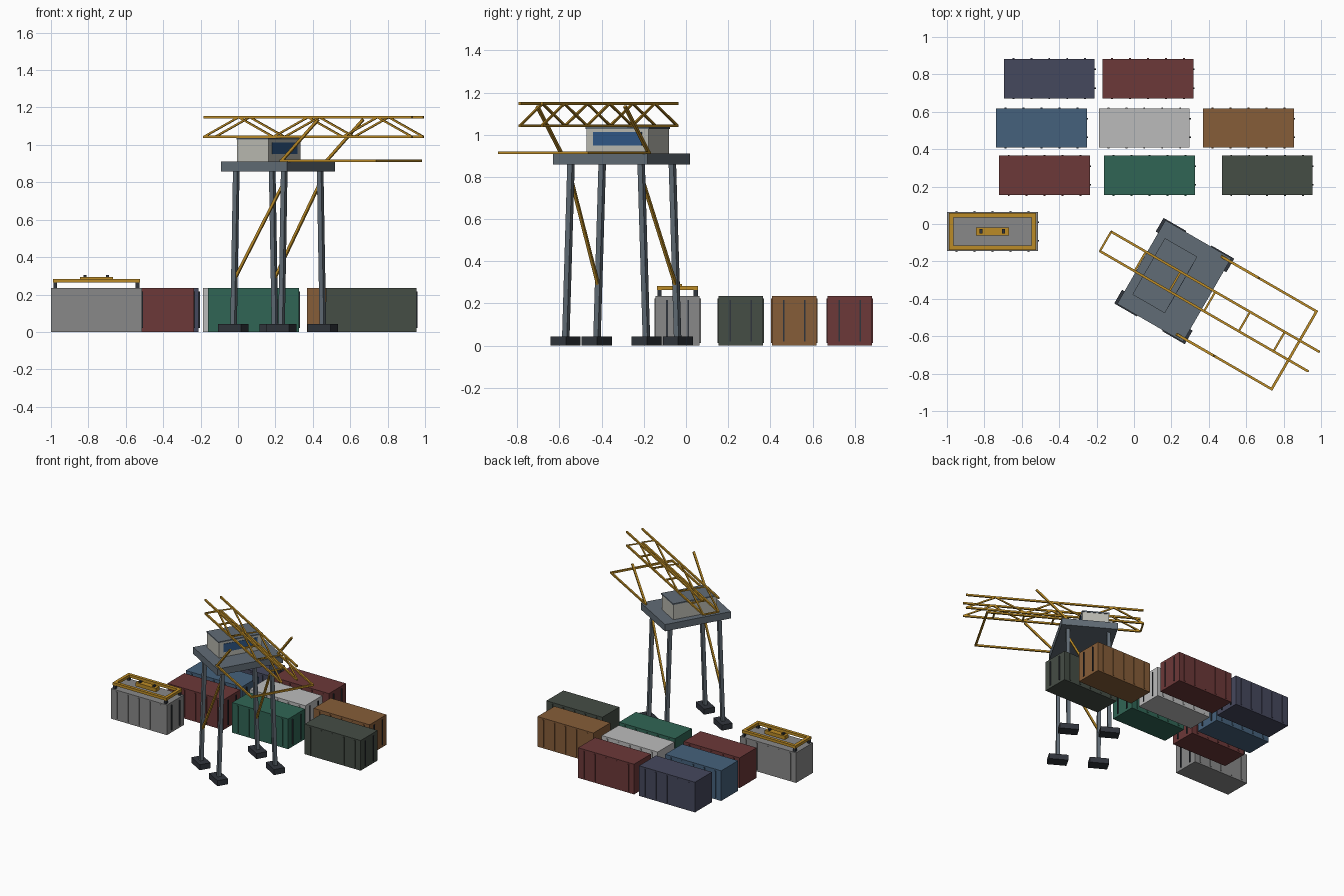
import bpy, bmesh, math
from mathutils import Vector, Matrix

if "Cube" in bpy.data.objects:
    bpy.data.objects.remove(bpy.data.objects["Cube"])

COLOURS = {
    "steel": (0.12, 0.15, 0.18), "dark": (0.03, 0.035, 0.045), "yellow": (0.5, 0.26, 0.02),
    "cream": (0.5, 0.5, 0.45), "glass": (0.03, 0.1, 0.25), "navy": (0.06, 0.065, 0.11),
    "maroon": (0.15, 0.04, 0.04), "blue": (0.06, 0.12, 0.2), "pale": (0.5, 0.5, 0.5),
    "brown": (0.24, 0.11, 0.04), "green": (0.03, 0.13, 0.09), "olive": (0.06, 0.075, 0.06),
    "grey": (0.25, 0.25, 0.25)}
mats = {}
for key, c in COLOURS.items():
    mats[key] = bpy.data.materials.new(key)
    mats[key].diffuse_color = (*c, 1)


def box(lo, hi):
    """Axis-aligned box as a matrix for a unit cube."""
    lo, hi = Vector(lo), Vector(hi)
    return Matrix.Translation((lo + hi) / 2) @ Matrix.Diagonal((*(hi - lo), 1))


def bar(a, b, w):
    """Square bar between two points as a matrix for a unit cube."""
    a, b = Vector(a), Vector(b)
    rot = (b - a).to_track_quat('X', 'Z').to_matrix().to_4x4()
    return Matrix.Translation((a + b) / 2) @ rot @ Matrix.Diagonal(((b - a).length, w, w, 1))


def build(name, mat, cubes, frame=Matrix()):
    bm = bmesh.new()
    for m in cubes:
        bmesh.ops.create_cube(bm, size=1, matrix=m)
    me = bpy.data.meshes.new(name)
    bm.to_mesh(me)
    bm.free()
    me.materials.append(mats[mat])
    ob = bpy.data.objects.new(name, me)
    ob.matrix_world = frame
    bpy.context.collection.objects.link(ob)
    return ob


# Containers: body, side ribs, door bars
L, W, H = 0.485, 0.21, 0.236


def container(name, x, y, mat):
    at = Matrix.Translation((x, y, 0))
    cubes = [box((-L/2, -W/2, 0), (L/2, W/2, H))]
    for i in range(-2, 3):
        for s in (-1, 1):
            cx = i * 0.096
            cubes.append(box((cx - 0.005, s*W/2 - 0.005, 0.012), (cx + 0.005, s*W/2 + 0.005, H - 0.012)))
    build(name, mat, cubes, at)
    build(name + "_door_bars", "dark",
          [box((L/2 - 0.004, s*0.05 - 0.004, 0.02), (L/2 + 0.006, s*0.05 + 0.004, H - 0.02)) for s in (-1, 1)], at)


for i, (x, y, mat) in enumerate([
        (-0.453, 0.777, "navy"), (0.075, 0.777, "maroon"), (-0.495, 0.513, "blue"),
        (0.055, 0.513, "pale"), (0.612, 0.513, "brown"), (-0.478, 0.26, "maroon"),
        (0.083, 0.26, "green"), (0.712, 0.26, "olive"), (-0.757, -0.04, "grey")]):
    container(f"container_{i + 1}", x, y, mat)

# Lifting spreader on the single container
sp = Matrix.Translation((-0.757, -0.04, 0))
a, b, t = 0.232, 0.098, 0.024
frame = [box((-a, min(s*b, s*(b-t)), 0.263), (a, max(s*b, s*(b-t)), 0.284)) for s in (-1, 1)]
frame += [box((min(s*a, s*(a-t)), t-b, 0.263), (max(s*a, s*(a-t)), b-t, 0.284)) for s in (-1, 1)]
build("spreader_frame", "yellow", frame, sp)
build("spreader_headblock", "yellow", [box((-0.088, -0.022, 0.264), (0.088, 0.022, 0.293))], sp)
build("spreader_lugs", "dark", [box((s*0.06 - 0.008, -0.012, 0.29), (s*0.06 + 0.008, 0.012, 0.304)) for s in (-1, 1)], sp)
build("spreader_corner_locks", "dark",
      [box((s*0.22 - 0.01, r*0.086 - 0.01, 0.232), (s*0.22 + 0.01, r*0.086 + 0.01, 0.266)) for s in (-1, 1) for r in (-1, 1)], sp)

# Crane, built along its own axes and turned 30 degrees
crane = Matrix.Translation((0.215, -0.305, 0)) @ Matrix.Rotation(math.radians(-30), 4, 'Z')
P = 0.148


def leg_v(z):
    return 0.222 - 0.03 * z / 0.865


corners = [(s, r) for s in (-1, 1) for r in (-1, 1)]
build("crane_feet", "dark", [box((s*P - 0.07, r*0.222 - 0.042, 0), (s*P + 0.07, r*0.222 + 0.042, 0.043)) for s, r in corners], crane)
build("crane_legs", "steel", [bar((s*P, r*leg_v(0.03), 0.03), (s*P, r*leg_v(0.87), 0.87), 0.026) for s, r in corners], crane)
build("crane_leg_braces", "yellow",
      [bar((-P, r*leg_v(0.28), 0.28), (P, r*leg_v(0.8), 0.8), 0.014) for r in (-1, 1)], crane)
build("crane_platform", "steel", [box((-0.203, -0.258, 0.858), (0.203, 0.258, 0.911))], crane)

# Machinery cabin
build("cabin", "cream", [box((-0.155, -0.17, 0.91), (0.039, 0.17, 1.03))], crane)
build("cabin_roof", "steel", [box((-0.158, -0.174, 1.028), (0.042, 0.174, 1.038))], crane)
build("cabin_window", "glass", [box((0.035, -0.133, 0.95), (0.043, 0.133, 1.014))], crane)

# Lattice boom: chords, zigzag webs, bottom ties
u0, u1, n, v, zb, zt = -0.424, 0.862, 6, 0.06, 1.043, 1.148
step = (u1 - u0) / n
boom = []
for s in (-1, 1):
    boom += [bar((u0, s*v, z), (u1, s*v, z), 0.013) for z in (zb, zt)]
    for i in range(n):
        z1, z2 = (zb, zt) if i % 2 == 0 else (zt, zb)
        boom.append(bar((u0 + i*step, s*v, z1), (u0 + (i+1)*step, s*v, z2), 0.01))
boom += [bar((u0 + i*step, -v, zb), (u0 + i*step, v, zb), 0.011) for i in range(n)]
build("boom_lattice", "yellow", boom, crane)

# Outrigger frame and raking struts
out = [bar((0.15, s*0.24, 0.915), (0.745, s*0.24, 0.915), 0.013) for s in (-1, 1)]
out.append(bar((0.74, -0.246, 0.915), (0.74, 0.246, 0.915), 0.014))
build("outrigger_frame", "yellow", out, crane)
build("raking_struts", "yellow",
      [bar((0.155, s*0.24, 0.91), (0.385, s*0.24, 1.135), 0.014) for s in (-1, 1)], crane)

for m in bpy.data.materials:
    if m.users and not m.is_grease_pencil:
        m.use_nodes = True
        m.node_tree.nodes["Principled BSDF"].inputs["Base Color"].default_value = m.diffuse_color
